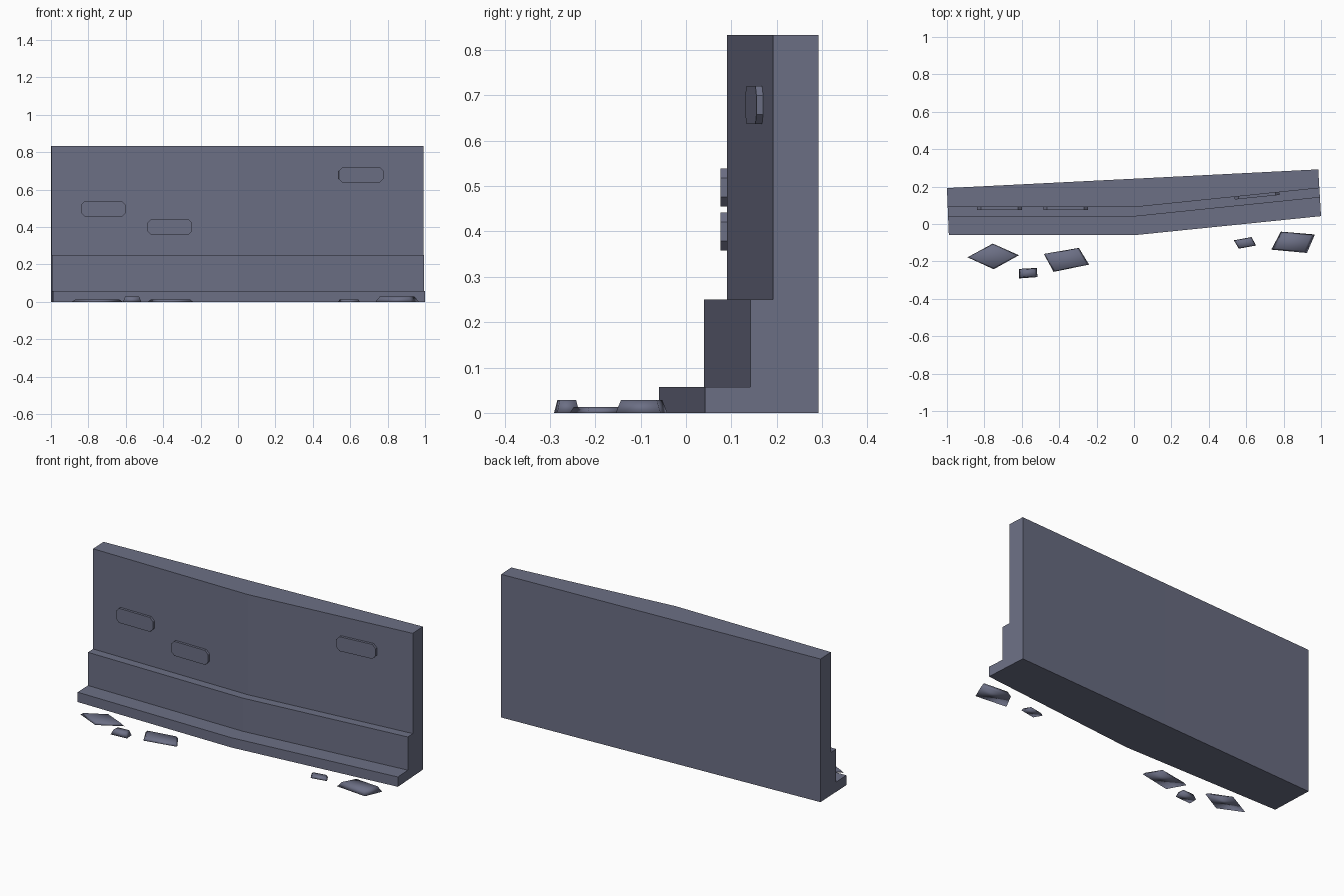
import bpy, bmesh, math
from mathutils import Matrix, Vector

if "Cube" in bpy.data.objects:
    bpy.data.objects.remove(bpy.data.objects["Cube"])

stone = bpy.data.materials.new("blue grey stone")
stone.diffuse_color = (0.15, 0.16, 0.235, 1)
stone.use_nodes = True
stone.node_tree.nodes["Principled BSDF"].inputs["Base Color"].default_value = stone.diffuse_color


def finish(name, bm, smooth=False):
    bmesh.ops.recalc_face_normals(bm, faces=bm.faces)
    me = bpy.data.meshes.new(name)
    bm.to_mesh(me)
    bm.free()
    for p in me.polygons:
        p.use_smooth = smooth
    me.materials.append(stone)
    ob = bpy.data.objects.new(name, me)
    bpy.context.collection.objects.link(ob)
    return ob


def loft(loops):
    """Join equal-sized closed loops and cap both ends."""
    bm = bmesh.new()
    rings = [[bm.verts.new(p) for p in loop] for loop in loops]
    for a, b in zip(rings, rings[1:]):
        n = len(a)
        for i in range(n):
            j = (i + 1) % n
            bm.faces.new((a[i], a[j], b[j], b[i]))
    bm.faces.new(rings[0])
    bm.faces.new(rings[-1])
    return bm


# Stepped wall: front depth moves back by shift, the back runs straight
BASE_H, STEP_H, TOP = 0.057, 0.25, 0.833


def section(x_front, x_back, shift, y_back):
    y0 = -0.06 + shift
    prof = [(y0, 0), (y0, BASE_H), (y0 + 0.1, BASE_H), (y0 + 0.1, STEP_H),
            (y0 + 0.15, STEP_H), (y0 + 0.15, TOP), (y_back, TOP), (y_back, 0)]
    return [(x_front + (x_back - x_front) * (y - y0) / (y_back - y0), y, z)
            for y, z in prof]


finish("stepped_wall", loft([section(-0.99, -1.0, 0, 0.192),
                             section(0, 0, 0, 0.242),
                             section(1.0, 0.985, 0.102, 0.292)]))

# Raised bricks with clipped corners
W, H, C, D = 0.12, 0.042, 0.021, 0.014
OCT = [(-W, -H + C), (-W + C, -H), (W - C, -H), (W, -H + C),
       (W, H - C), (W - C, H), (-W + C, H), (-W, H - C)]


def wall_brick(name, x, y, z, angle):
    ob = finish(name, loft([[(a, d, b) for a, b in OCT] for d in (-D, 0.01)]))
    ob.matrix_world = Matrix.Translation((x, y, z)) @ Matrix.Rotation(angle, 4, 'Z')


wall_brick("left_wall_brick", -0.72, 0.09, 0.497, 0)
wall_brick("middle_wall_brick", -0.365, 0.09, 0.40, 0)
wall_brick("right_wall_brick", 0.657, 0.09 + 0.657 * 0.102, 0.679, math.atan(0.102))


# Loose fallen stones: low skewed blocks with sloping, softly shaded sides
def loose_stone(name, corners, height, taper):
    c = sum((Vector(p) for p in corners), Vector((0, 0))) / 4
    top = [c + (Vector(p) - c) * taper for p in corners]
    finish(name, loft([[(p[0], p[1], 0) for p in corners],
                       [(p[0], p[1], height) for p in top]]), True)


loose_stone("far_left_loose_stone",
            [(-0.89, -0.178), (-0.75, -0.242), (-0.615, -0.167), (-0.755, -0.105)], 0.013, 0.85)
loose_stone("left_loose_chip",
            [(-0.616, -0.291), (-0.516, -0.284), (-0.52, -0.235), (-0.614, -0.24)], 0.028, 0.74)
loose_stone("left_loose_stone",
            [(-0.43, -0.256), (-0.24, -0.217), (-0.295, -0.128), (-0.482, -0.16)], 0.013, 0.87)
loose_stone("right_loose_chip",
            [(0.56, -0.132), (0.653, -0.115), (0.628, -0.07), (0.534, -0.087)], 0.013, 0.82)
loose_stone("right_loose_stone",
            [(0.734, -0.137), (0.925, -0.155), (0.967, -0.056), (0.785, -0.041)], 0.028, 0.8)
